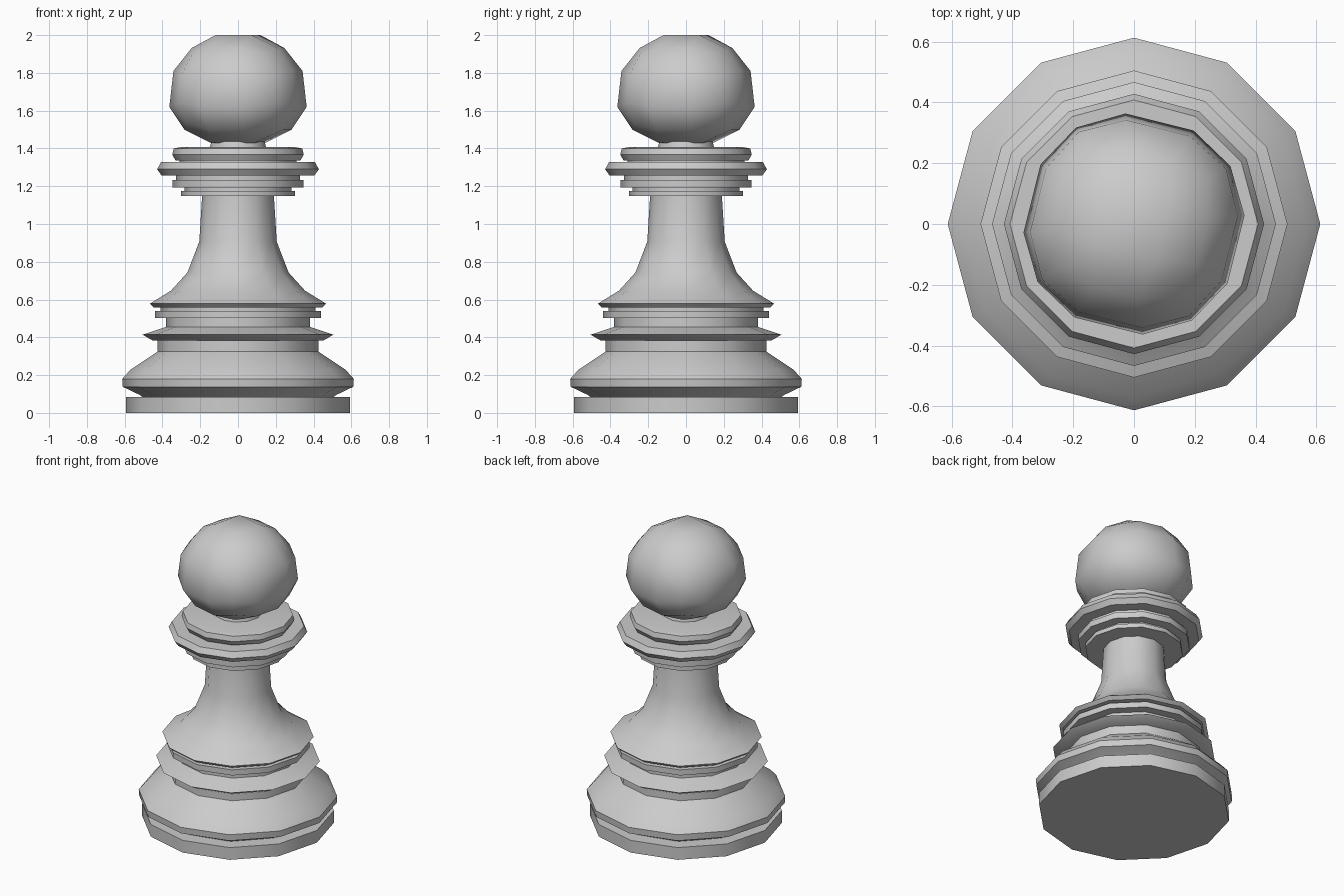
import bpy, bmesh, math
from mathutils import Matrix

cube = bpy.data.objects.get("Cube")
if cube:
    bpy.data.objects.remove(cube, do_unlink=True)

SIDES = 12

grey = bpy.data.materials.new("plain grey")
grey.use_nodes = True
COLOUR = (0.6, 0.6, 0.6, 1)
grey.diffuse_color = COLOUR
grey.node_tree.nodes["Principled BSDF"].inputs["Base Color"].default_value = COLOUR


def finish(name, bm):
    """Turn a bmesh into a smooth-shaded grey object."""
    bmesh.ops.recalc_face_normals(bm, faces=bm.faces)
    mesh = bpy.data.meshes.new(name)
    bm.to_mesh(mesh)
    bm.free()
    mesh.materials.append(grey)
    obj = bpy.data.objects.new(name, mesh)
    bpy.context.collection.objects.link(obj)
    bpy.ops.object.select_all(action="DESELECT")
    obj.select_set(True)
    bpy.context.view_layer.objects.active = obj
    bpy.ops.object.shade_smooth_by_angle(angle=math.radians(40))
    return obj


def turned(name, profile):
    """Lathe a (radius, height) profile into a capped, many-sided solid."""
    bm = bmesh.new()
    rings = []
    for r, z in profile:
        angles = [math.tau * i / SIDES for i in range(SIDES)]
        rings.append([bm.verts.new((r * math.cos(a), r * math.sin(a), z)) for a in angles])
    for low, high in zip(rings, rings[1:]):
        for i in range(SIDES):
            j = (i + 1) % SIDES
            bm.faces.new((low[i], low[j], high[j], high[i]))
    bm.faces.new(rings[0][::-1])
    bm.faces.new(rings[-1])
    return finish(name, bm)


# Foot: flat plinth and the wide rounded moulding above it
turned("base_plinth", [(.592, 0), (.592, .083)])
turned("base_moulding", [(.5, .08), (.52, .095), (.61, .138), (.613, .18),
                         (.57, .228), (.427, .324), (.427, .385)])

# Lower flange, thin disc and flared stem
turned("lower_flange", [(.45, .382), (.505, .414), (.38, .456), (.38, .505)])
turned("stem_disc", [(.44, .502), (.44, .54)])
turned("stem_gap", [(.41, .535), (.41, .56)])
turned("stem", [(.445, .557), (.467, .578), (.355, .647), (.268, .743),
                (.205, .907), (.19, 1.15)])

# Stacked collar below the head
turned("collar_disc_small", [(.303, 1.147), (.303, 1.175)])
turned("collar_gap", [(.283, 1.17), (.283, 1.2)])
turned("collar_disc_large", [(.347, 1.193), (.347, 1.233)])
turned("collar_step", [(.328, 1.23), (.328, 1.26)])
turned("collar_ring", [(.405, 1.257), (.428, 1.29), (.408, 1.327)])
turned("collar_spacer", [(.31, 1.32), (.31, 1.345)])
turned("collar_top_ring", [(.33, 1.335), (.348, 1.367), (.34, 1.4), (.3, 1.407)])
turned("neck", [(.15, 1.4), (.14, 1.44)])

# Head: a subdivided cube rounded into a ball, squashed and slightly narrower on top
ball = bmesh.new()
bmesh.ops.create_cube(ball, size=2)
bmesh.ops.subdivide_edges(ball, edges=ball.edges[:], cuts=2, use_grid_fill=True)
for v in ball.verts:
    n = v.co.normalized()
    taper = .98 - .1 * n.z - .04 * n.z ** 2
    v.co = (.38 * taper * n.x, .38 * taper * n.y, .315 * n.z)
bmesh.ops.rotate(ball, verts=ball.verts, matrix=Matrix.Rotation(math.radians(-14), 3, "Z"))
bmesh.ops.translate(ball, verts=ball.verts, vec=(0, 0, 1.715))
finish("head", ball)
